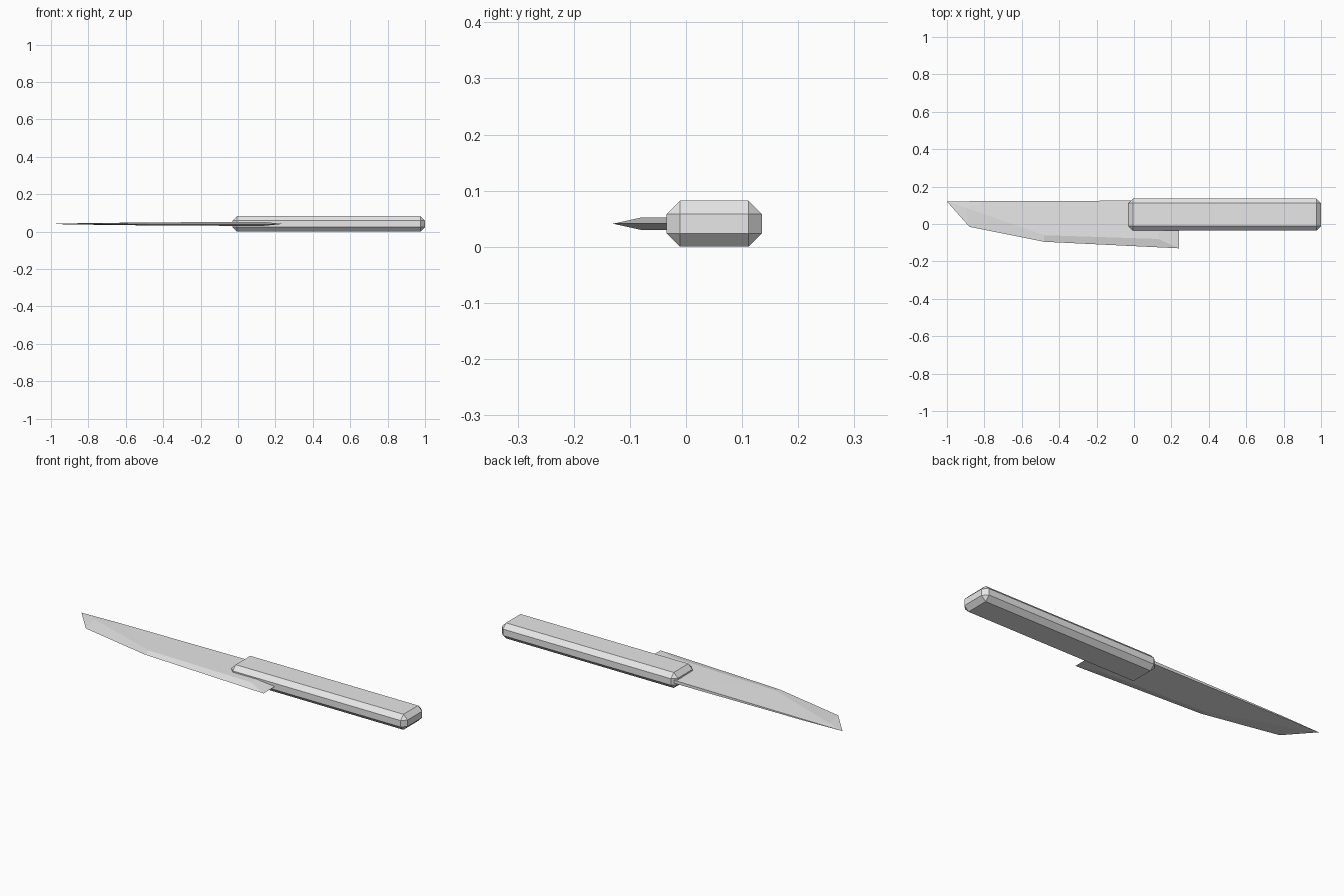
import bpy
import bmesh

cube = bpy.data.objects.get("Cube")
if cube:
    bpy.data.objects.remove(cube, do_unlink=True)

MID = 0.041  # height of the blade's middle plane


def make_material(name, colour):
    mat = bpy.data.materials.new(name)
    mat.use_nodes = True
    mat.diffuse_color = colour
    mat.node_tree.nodes["Principled BSDF"].inputs["Base Color"].default_value = colour
    return mat


def add_object(name, bm, mat):
    bmesh.ops.recalc_face_normals(bm, faces=bm.faces)
    mesh = bpy.data.meshes.new(name)
    bm.to_mesh(mesh)
    bm.free()
    mesh.materials.append(mat)
    obj = bpy.data.objects.new(name, mesh)
    obj.location.z = MID
    bpy.context.collection.objects.link(obj)
    return obj


grey = make_material("light grey", (0.8, 0.8, 0.8, 1))

# Handle: a long box with chamfered edges
bm = bmesh.new()
bmesh.ops.create_cube(bm, size=1)
bmesh.ops.scale(bm, vec=(1.03, 0.17, 2 * MID), verts=bm.verts)
bmesh.ops.translate(bm, vec=(0.485, 0.05, 0), verts=bm.verts)
bmesh.ops.bevel(bm, geom=bm.edges[:], offset=0.024, segments=1,
                affect='EDGES', profile=0.5)
add_object("handle", bm, grey)

# Blade: cutting edge on the middle plane, raised flat, sloping bevels between
points = {
    "tip": (-1.0, 0.12, 0), "nose": (-0.88, -0.015, 0),
    "belly": (-0.48, -0.095, 0), "heel": (0.24, -0.13, 0),
    "heel_back": (0.24, 0.0, 0),
    "spine_end": (0.13, 0.125, 0), "spine_front": (-0.78, 0.123, 0),
    "flat_tip": (-0.9, 0.087, 0.003), "flat_belly": (-0.48, -0.06, 0.008),
    "flat_heel": (0.13, -0.08, 0.011), "flat_back": (0.13, 0.0, 0.011),
    "top_end": (0.13, 0.125, 0.009), "top_front": (-0.78, 0.123, 0.003),
}
faces = [
    "tip nose flat_tip", "nose belly flat_belly flat_tip",
    "belly heel flat_heel flat_belly", "heel heel_back flat_back flat_heel",
    "heel_back spine_end top_end flat_back",
    "spine_end spine_front top_front top_end", "spine_front tip top_front",
    "tip flat_tip top_front", "flat_tip flat_belly top_front",
    "flat_belly top_end top_front", "flat_belly flat_heel flat_back top_end",
]
bm = bmesh.new()
verts = {name: bm.verts.new(co) for name, co in points.items()}
for face in faces:
    bm.faces.new([verts[name] for name in face.split()])
blade = add_object("blade", bm, grey)
mirror = blade.modifiers.new("Mirror", 'MIRROR')
mirror.use_axis = (False, False, True)
mirror.use_clip = True
mirror.merge_threshold = 0.0005
